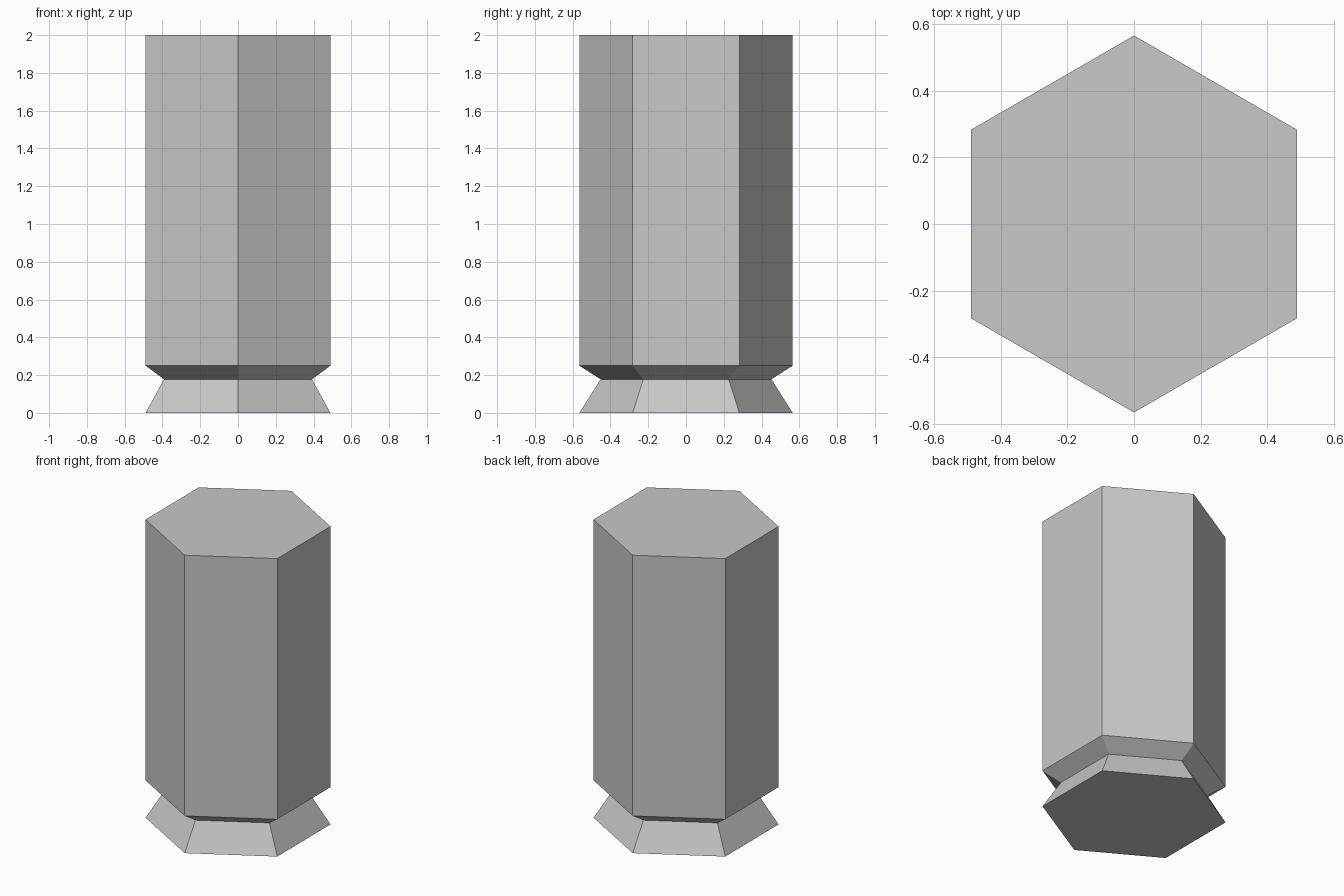
import bpy
import bmesh
import math

cube = bpy.data.objects.get("Cube")
if cube:
    bpy.data.objects.remove(cube, do_unlink=True)

# Single plain grey
grey = bpy.data.materials.new("light_grey")
grey.use_nodes = True
colour = (0.58, 0.58, 0.58, 1.0)
grey.diffuse_color = colour
grey.node_tree.nodes["Principled BSDF"].inputs["Base Color"].default_value = colour

SIDES = 6
# Profile of the post, bottom to top: (corner radius, height)
PROFILE = [(0.565, 0.0), (0.452, 0.178), (0.565, 0.25), (0.565, 2.0)]


def hex_ring(bm, radius, z):
    """Ring of corners with one corner pointing to the front."""
    angles = [math.tau * i / SIDES - math.pi / 2 for i in range(SIDES)]
    return [bm.verts.new((radius * math.cos(a), radius * math.sin(a), z)) for a in angles]


# Hexagonal post: flared foot, narrow neck, chamfer and tall shaft
bm = bmesh.new()
rings = [hex_ring(bm, r, z) for r, z in PROFILE]
for low, high in zip(rings, rings[1:]):
    for i in range(SIDES):
        j = (i + 1) % SIDES
        bm.faces.new((low[i], low[j], high[j], high[i]))

# End caps
bm.faces.new(list(reversed(rings[0])))
bm.faces.new(rings[-1])
bmesh.ops.recalc_face_normals(bm, faces=bm.faces[:])

mesh = bpy.data.meshes.new("hexagonal_post")
bm.to_mesh(mesh)
bm.free()
mesh.materials.append(grey)
post = bpy.data.objects.new("hexagonal_post", mesh)
bpy.context.collection.objects.link(post)
